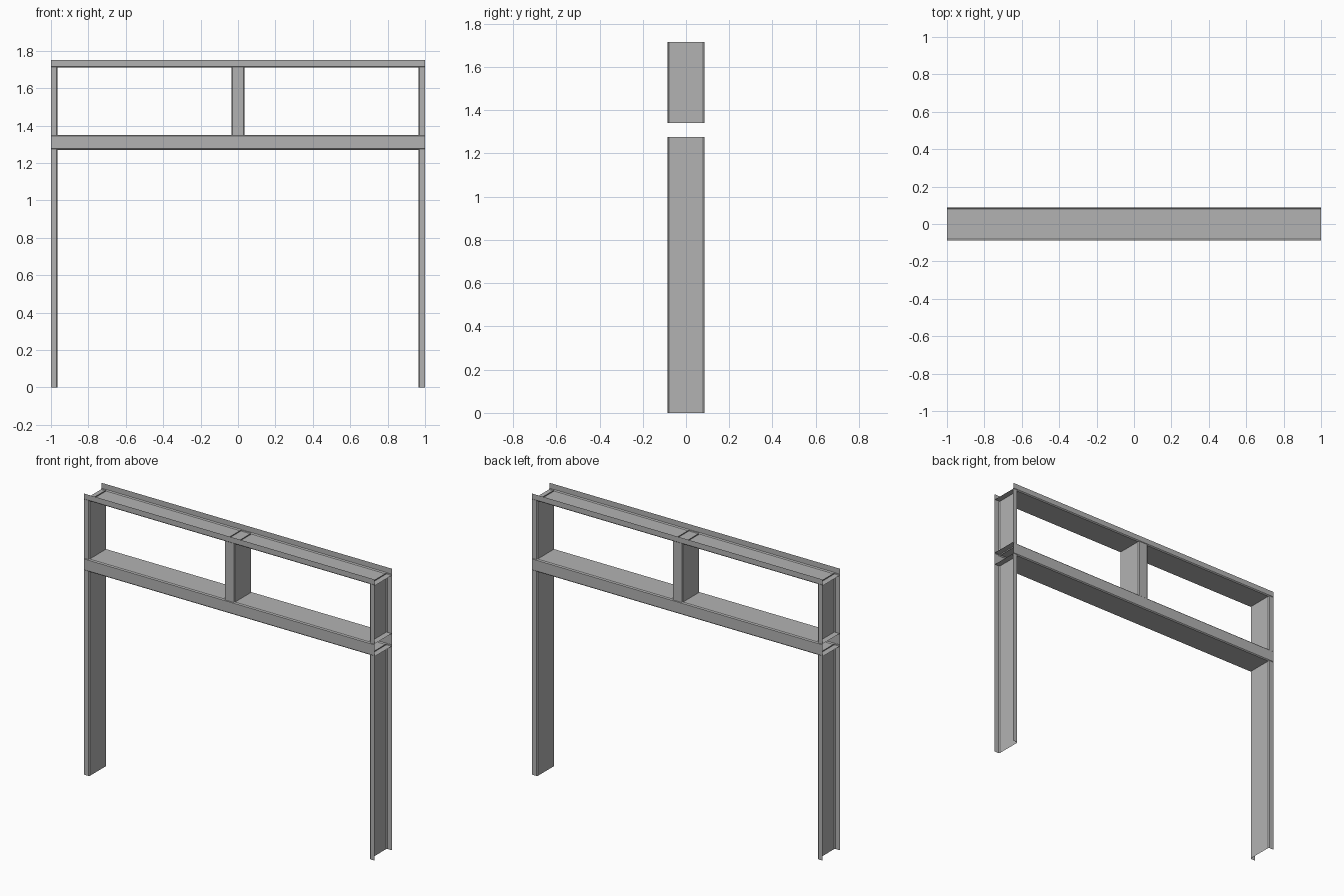
import bpy
from mathutils import Vector

cube = bpy.data.objects.get("Cube")
if cube:
    bpy.data.objects.remove(cube, do_unlink=True)

steel = bpy.data.materials.new("grey_steel")
steel.use_nodes = True
GREY = (0.45, 0.45, 0.45, 1)
steel.diffuse_color = GREY
steel.node_tree.nodes["Principled BSDF"].inputs["Base Color"].default_value = GREY

BEND = 0.006  # chamfered bend between web and flange


def channel(name, start, end, opening, half_width, flange):
    """Thin sheet channel: web runs start to end, flanges point along opening."""
    start, end = Vector(start), Vector(end)
    out, across = Vector(opening), Vector((0, 1, 0))
    half = [(half_width, flange), (half_width, BEND), (half_width - BEND, 0)]
    profile = half + [(-y, d) for y, d in reversed(half)]
    n = len(profile)
    verts = [p + across * y + out * d for p in (start, end) for y, d in profile]
    faces = [(i, i + 1, n + i + 1, n + i) for i in range(n - 1)]
    mesh = bpy.data.meshes.new(name)
    mesh.from_pydata(verts, [], faces)
    mesh.materials.append(steel)
    obj = bpy.data.objects.new(name, mesh)
    bpy.context.collection.objects.link(obj)
    return obj


# Horizontal tracks
UP, DOWN = (0, 0, 1), (0, 0, -1)
for name, z, opening in (("top_track", 1.71, UP),
                         ("header_upper_track", 1.349, DOWN),
                         ("header_lower_track", 1.27, UP)):
    channel(name, (-1, 0, z), (1, 0, z), opening, 0.087, 0.0395)

# Vertical studs, mirrored left and right
STUD_FLANGE = 0.036
for side, s in (("left", 1), ("right", -1)):
    edge = s * (1 - STUD_FLANGE)
    mid = s * STUD_FLANGE
    for name, x, z0, z1, direction in (
            ("jamb_stud", edge, 0, 1.276, s),
            ("upper_end_stud", edge, 1.341, 1.716, s),
            ("upper_centre_stud", mid, 1.341, 1.716, -s)):
        channel(f"{side}_{name}", (x, 0, z0), (x, 0, z1),
                (direction, 0, 0), 0.0845, STUD_FLANGE)
